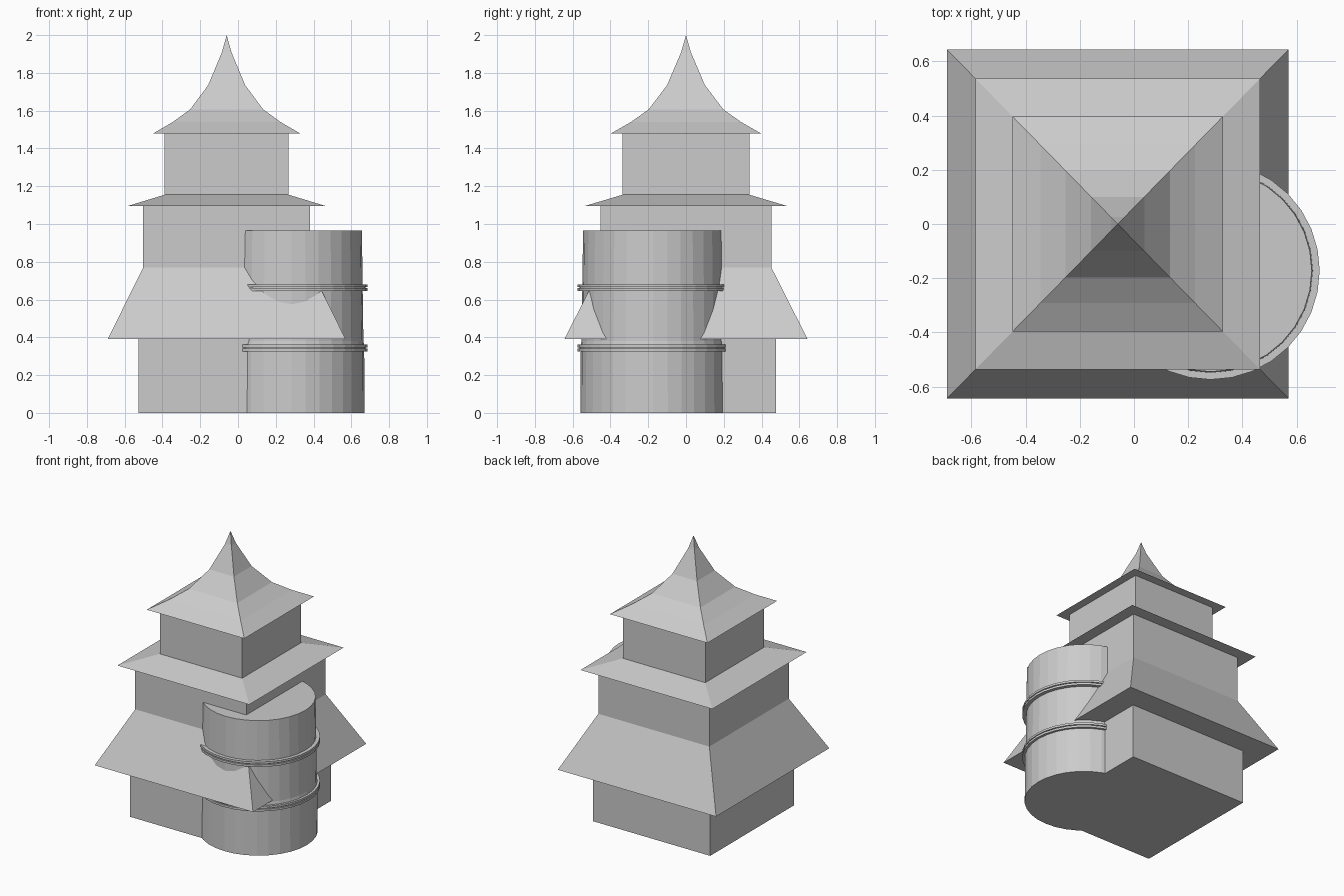
import bpy, bmesh, math

if "Cube" in bpy.data.objects:
    bpy.data.objects.remove(bpy.data.objects["Cube"])

HOUSE_X = -0.06            # centre of the square tower
TURRET = (0.283, -0.172)   # centre of the round corner turret


def loft(name, rings):
    """Closed flat-shaded solid through equal-length rings; a one-point ring makes a tip."""
    bm = bmesh.new()
    rows = [[bm.verts.new(p) for p in ring] for ring in rings]
    for a, b in zip(rows, rows[1:]):
        n = len(a)
        for i in range(n):
            j = (i + 1) % n
            if len(b) == 1:
                bm.faces.new((a[i], a[j], b[0]))
            else:
                bm.faces.new((a[i], a[j], b[j], b[i]))
    bm.faces.new(rows[0][::-1])
    if len(rows[-1]) > 1:
        bm.faces.new(rows[-1])
    bmesh.ops.recalc_face_normals(bm, faces=bm.faces)
    mesh = bpy.data.meshes.new(name)
    bm.to_mesh(mesh)
    bm.free()
    obj = bpy.data.objects.new(name, mesh)
    bpy.context.collection.objects.link(obj)
    return obj


def square_tier(name, profile):
    """Four-sided tier from (half width, height) pairs; depth is 2% larger than width."""
    rings = []
    for h, z in profile:
        if h == 0:
            rings.append([(HOUSE_X, 0, z)])
        else:
            rings.append([(HOUSE_X + sx * h, sy * h * 1.022, z)
                          for sx, sy in ((-1, -1), (1, -1), (1, 1), (-1, 1))])
    return loft(name, rings)


def round_tier(name, profile, sides=32):
    """Round turret part from (radius, height) pairs."""
    rings = [[(TURRET[0] + r * math.cos(2 * math.pi * i / sides),
               TURRET[1] + r * math.sin(2 * math.pi * i / sides), z)
              for i in range(sides)] for r, z in profile]
    return loft(name, rings)


# Square tower: walls and flared roofs
square_tier("ground_wall", [(0.467, 0), (0.467, 0.39)])
square_tier("lower_roof_and_wall", [(0.63, 0.39), (0.442, 0.77), (0.442, 1.095)])
square_tier("middle_roof", [(0.525, 1.095), (0.328, 1.155)])
square_tier("upper_wall", [(0.328, 1.155), (0.328, 1.48)])
square_tier("top_roof", [(0.388, 1.48), (0.285, 1.54), (0.193, 1.607),
                         (0.098, 1.735), (0.025, 1.91), (0, 2.0)])

# Round turret, slightly tapering
round_tier("turret_body", [(0.387, 0), (0.385, 0.36), (0.381, 0.38),
                           (0.377, 0.66), (0.373, 0.965)])

# Pairs of thin bands around the turret
for level, z0 in (("lower", 0.325), ("upper", 0.645)):
    for k in range(2):
        z = z0 + 0.021 * k
        round_tier(f"{level}_band_{k + 1}", [(0.402, z), (0.402, z + 0.015)])
    round_tier(f"{level}_band_core", [(0.393, z0 + 0.005), (0.393, z0 + 0.03)])
